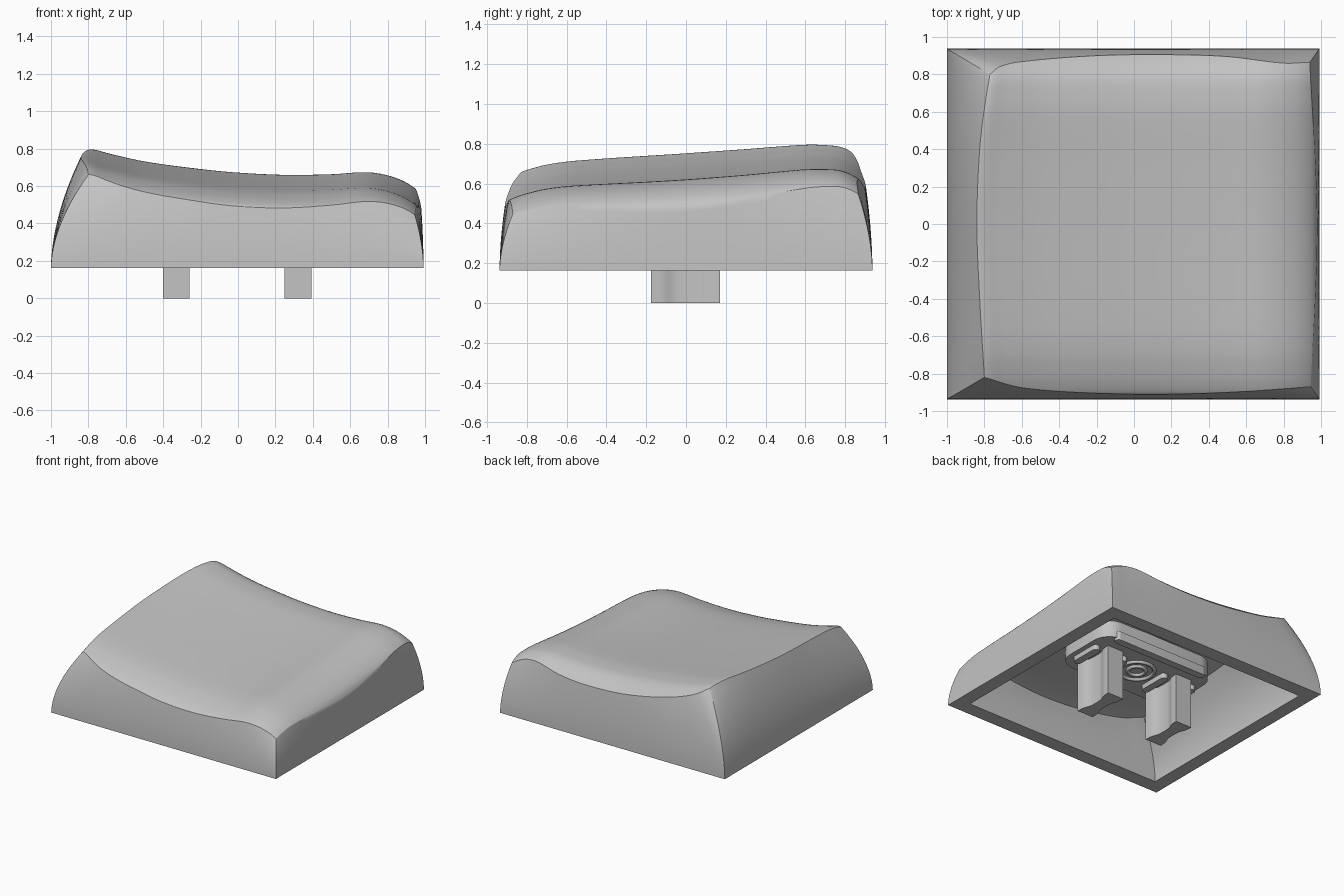
import bpy, bmesh
from math import sin, cos, pi

cube = bpy.data.objects.get("Cube")
if cube:
    bpy.data.objects.remove(cube)

COLOUR = (0.55, 0.55, 0.55, 1)
grey = bpy.data.materials.new("plain_grey")
grey.use_nodes = True
grey.diffuse_color = COLOUR
grey.node_tree.nodes["Principled BSDF"].inputs["Base Color"].default_value = COLOUR


def finish(obj, angle=30):
    if not obj.data.materials:
        obj.data.materials.append(grey)
    bpy.ops.object.select_all(action='DESELECT')
    obj.select_set(True)
    bpy.context.view_layer.objects.active = obj
    bpy.ops.object.shade_smooth_by_angle(angle=angle * pi / 180)


def make_object(name, bm):
    bmesh.ops.recalc_face_normals(bm, faces=bm.faces)
    mesh = bpy.data.meshes.new(name)
    bm.to_mesh(mesh)
    bm.free()
    obj = bpy.data.objects.new(name, mesh)
    bpy.context.collection.objects.link(obj)
    finish(obj)


def spline(knots):
    """Smooth curve through (position, value) knots."""
    def slope(i):
        a, b = knots[max(i - 1, 0)], knots[min(i + 1, len(knots) - 1)]
        return (b[1] - a[1]) / (b[0] - a[0])

    def value(p):
        p = min(max(p, knots[0][0]), knots[-1][0])
        i = 0
        while i < len(knots) - 2 and p > knots[i + 1][0]:
            i += 1
        (a, va), (b, vb) = knots[i], knots[i + 1]
        h = b - a
        t = (p - a) / h
        return (va * (1 + 2 * t) * (1 - t) ** 2 + vb * t * t * (3 - 2 * t)
                + h * slope(i) * t * (1 - t) ** 2 - h * slope(i + 1) * t * t * (1 - t))
    return value


def mix(a, b, t):
    return a + (b - a) * t


# Dished top: a profile across plus a profile from front to back
across = spline([(-.86, .75), (-.83, .785), (-.79, .795), (-.7, .773), (-.5, .73), (-.2, .69),
                 (0, .671), (.25, .661), (.5, .668), (.68, .682), (.78, .672), (.87, .645),
                 (.93, .613), (.965, .582), (.985, .545)])
along = spline([(-.92, -.19), (-.9, -.17), (-.85, -.145), (-.8, -.127), (-.7, -.1), (-.55, -.08),
                (0, -.043), (.3, -.022), (.6, 0), (.7, -.002), (.78, -.012), (.85, -.045), (.91, -.095)])
# Outline of the top
left_edge = spline([(-.82, -.8), (-.4, -.825), (0, -.84), (.4, -.825), (.65, -.795), (.8, -.77)])
right_edge = spline([(-.87, .945), (0, .98), (.86, .94)])
front_edge = spline([(-.8, -.82), (-.6, -.875), (-.2, -.905), (.2, -.91), (.6, -.895), (.945, -.87)])
back_edge = spline([(-.77, .8), (-.72, .84), (-.6, .868), (-.2, .9), (.2, .905), (.5, .895),
                    (.8, .86), (.94, .865)])


def top_height(x, y):
    sag = .032 * max(0, x) ** 1.5 * (1 - (y / .9) ** 2)
    shift = (left_edge(y) + .81) * (max(0, -x) / .8) ** 2   # crest follows the left edge
    return across(x - shift) + along(y) - sag


# Cap shell: top, bowed sides, flat rim, inner walls and a ceiling that follows the top
N = 56
LEVELS = 14
FLOOR, THICKNESS, PAD_Z = .163, .1, .4
bm = bmesh.new()
steps = [(1 + sin((i / N - .5) * pi)) / 2 for i in range(N + 1)]
border = ([(i, 0) for i in range(N)] + [(N, j) for j in range(N)]
          + [(N - i, N) for i in range(N)] + [(0, N - j) for j in range(N)])


def dished_sheet(scale, drop):
    """Grid sheet with the outline of the top; returns its border loop."""
    grid = []
    for v in steps:
        row = []
        for u in steps:
            x, y = u * 2 - 1, v * 2 - 1
            for _ in range(12):
                x, y = mix(left_edge(y), right_edge(y), u), mix(front_edge(x), back_edge(x), v)
            x, y = x * scale, y * scale
            row.append(bm.verts.new((x, y, top_height(x, y) - drop)))
        grid.append(row)
    for j in range(N):
        for i in range(N):
            bm.faces.new((grid[j][i], grid[j][i + 1], grid[j + 1][i + 1], grid[j + 1][i]))
    return [grid[j][i] for i, j in border]


def bridge(lower, upper):
    for k in range(len(lower)):
        n = (k + 1) % len(lower)
        bm.faces.new((lower[k], lower[n], upper[n], upper[k]))


def walls(top_loop, cx, half_x, half_y, power):
    """Bowed walls from a sheet border down to a rectangle; returns the bottom loop."""
    loop = top_loop
    foot = [(cx + half_x * (steps[i] * 2 - 1), half_y * (steps[j] * 2 - 1)) for i, j in border]
    for s in range(1, LEVELS + 1):
        t = 1 - s / LEVELS
        ring = [bm.verts.new((mix(f[0], v.co.x, t ** power), mix(f[1], v.co.y, t ** power),
                              mix(FLOOR, v.co.z, t))) for f, v in zip(foot, top_loop)]
        bridge(ring, loop)
        loop = ring
    return loop


outer_foot = walls(dished_sheet(1, 0), -.004, .996, .937, 1.8)
inner_foot = walls(dished_sheet(.84, THICKNESS), -.005, .885, .82, 2)
bridge(inner_foot, outer_foot)
make_object("cap_shell", bm)


def prism(name, outline, z0, z1):
    bm = bmesh.new()
    face = bm.faces.new([bm.verts.new((x, y, z0)) for x, y in outline])
    top = bmesh.ops.extrude_face_region(bm, geom=[face])["geom"]
    bmesh.ops.translate(bm, vec=(0, 0, z1 - z0),
                        verts=[g for g in top if isinstance(g, bmesh.types.BMVert)])
    make_object(name, bm)


def rounded(cx, cy, half_x, half_y, r):
    points = []
    for q, (sx, sy) in enumerate([(1, 1), (-1, 1), (-1, -1), (1, -1)]):
        for k in range(7):
            a = (q + k / 6) * pi / 2
            points.append((cx + sx * (half_x - r) + r * cos(a), cy + sy * (half_y - r) + r * sin(a)))
    return points


# Two waisted stem legs with a short rib on each side
half_width = spline([(-.175, .072), (-.11, .066), (-.06, .047), (.06, .047), (.11, .066), (.172, .072)])
for side, cx in (("right", -.33), ("left", .32)):
    ys = [mix(-.175, .172, k / 16) for k in range(17)]
    outline = ([(cx + half_width(y), y) for y in ys]
               + [(cx - half_width(y), y) for y in reversed(ys)])
    prism(side + "_stem_leg", outline, 0, PAD_Z + .02)
    for part, dx in (("inner", -.13), ("outer", .13)):
        prism(f"{side}_{part}_rib", rounded(cx + dx, 0, .03, .13, .028), PAD_Z - .04, PAD_Z + .02)

# Raised pad that carries the legs, with a cross rib along its back
prism("stem_pad", rounded(0, .03, .52, .28, .14), PAD_Z, .54)
prism("cross_rib", rounded(0, .29, .42, .03, .028), PAD_Z - .02, PAD_Z + .05)

# Plain moulded rings between the legs
for name, radius in (("outer_ring", .13), ("inner_ring", .065)):
    bpy.ops.mesh.primitive_torus_add(major_radius=radius, minor_radius=.015, major_segments=32,
                                     minor_segments=8, location=(0, .03, PAD_Z - .005))
    bpy.context.object.name = name
    finish(bpy.context.object, 60)
